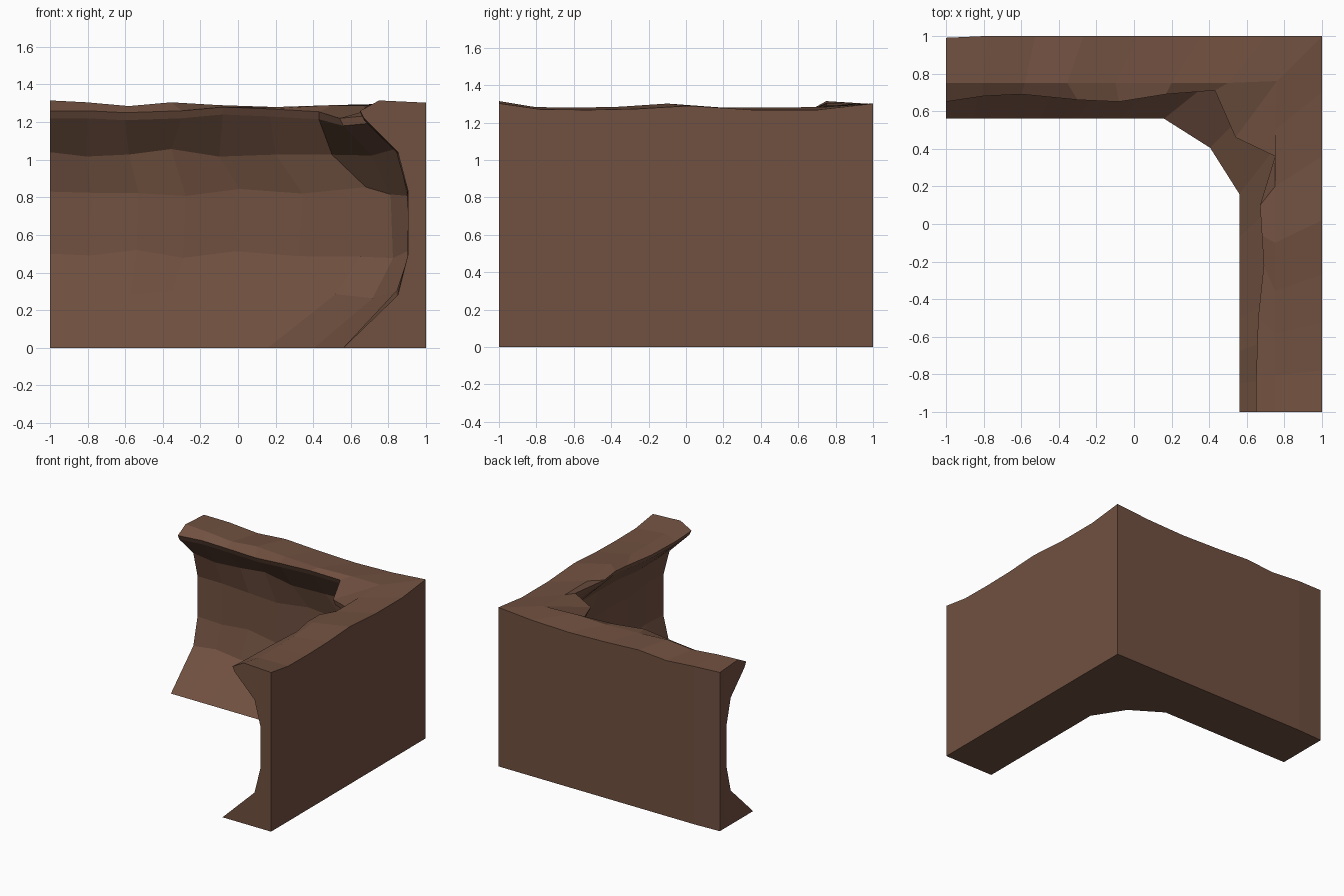
import bpy, bmesh, random

if "Cube" in bpy.data.objects:
    bpy.data.objects.remove(bpy.data.objects["Cube"])
random.seed(4)

rock = bpy.data.materials.new("brown rock")
rock.diffuse_color = (0.165, 0.082, 0.052, 1)
rock.use_nodes = True
rock.node_tree.nodes["Principled BSDF"].inputs["Base Color"].default_value = rock.diffuse_color

N = 6  # segments per arm; stations 0..6 back arm, 7 corner, 8..14 side arm

# Inner face rows: height, distance from outer wall, where the corner starts, corner diagonal
ROWS = [(0.00, 0.44, 0.16, 0.405), (0.28, 0.15, 0.52, 0.72), (0.50, 0.095, 0.65, 0.82),
        (0.83, 0.095, 0.68, 0.82), (1.04, 0.15, 0.50, 0.72)]
STEPS = [0, 0.13, 0.28, 0.43, 0.6, 0.8, 1]

# Overhanging rim, followed round the bend
RIM = [(-1, .65, 1.26), (-.8, .68, 1.26), (-.6, .69, 1.25), (-.3, .66, 1.26),
       (-.08, .65, 1.28), (.17, .69, 1.27), (.43, .71, 1.255), (.54, .46, 1.22),
       (.75, .36, 1.24), (.67, .10, 1.27), (.68, -.06, 1.28), (.69, -.22, 1.26),
       (.66, -.5, 1.25), (.65, -.8, 1.25), (.65, -1, 1.26)]
TOP_BACK = [1.315, 1.305, 1.285, 1.305, 1.29, 1.28, 1.29]
TOP_SIDE = [1.28, 1.28, 1.302, 1.285, 1.28, 1.283, 1.315]


def arm_row(z, d, start, diag, wobble):
    """One row of points along both arms and round the corner."""
    back = [(-1 + (start + 1) * t, 1 - d) for t in STEPS]
    side = [(y, x) for x, y in reversed(back)]
    pts = []
    for i, (x, y) in enumerate(back + [(diag, diag)] + side):
        inside = 0 < i < 2 * N + 2
        j = wobble if inside else 0
        dz = random.uniform(-j, j)
        dn = random.uniform(-j, j) * 0.4
        pts.append((x + (dn if i > N else 0), y + (dn if i <= N else 0), z + dz))
    return pts


rows = [arm_row(*r, 0.0 if r[0] == 0 else 0.025) for r in ROWS]

# Lip just under the rim, bulging back to the wall
rows.append([(x + (.02 if i > N else 0), y + (.02 if i <= N else 0), z - .04)
             for i, (x, y, z) in enumerate(RIM)])
rows.append(RIM)

# Top surface: uneven crest and outer edge
heights = TOP_BACK + [1.285] + TOP_SIDE
crest = arm_row(0, 0.25, 0.5, 0.76, 0)
outer = arm_row(0, 0.0, 0.7, 1.0, 0)
rows.append([(x, y, h) for (x, y, _), h in zip(crest, heights)])
edge = [(x, y, h - .012) for (x, y, _), h in zip(outer, heights)]
edge[N + 1] = (1, 1, 1.302)
edge[0] = (-1, .99, 1.30)
rows.append(edge)
base = [(x, y, 0) for x, y, _ in edge]
rows.append(base)

# Skin the stations into one closed solid
bm = bmesh.new()
grid = [[bm.verts.new(p) for p in row] for row in rows]
R, S = len(rows), len(RIM)
for r in range(R):
    a, b = grid[r], grid[(r + 1) % R]
    for s in range(S - 1):
        bm.faces.new((a[s], a[s + 1], b[s + 1], b[s]))
bm.faces.new([row[0] for row in grid])
bm.faces.new([row[-1] for row in reversed(grid)])
bmesh.ops.recalc_face_normals(bm, faces=bm.faces)

mesh = bpy.data.meshes.new("cliff_corner")
bm.to_mesh(mesh)
bm.free()
mesh.materials.append(rock)
bpy.context.collection.objects.link(bpy.data.objects.new("cliff_corner", mesh))
